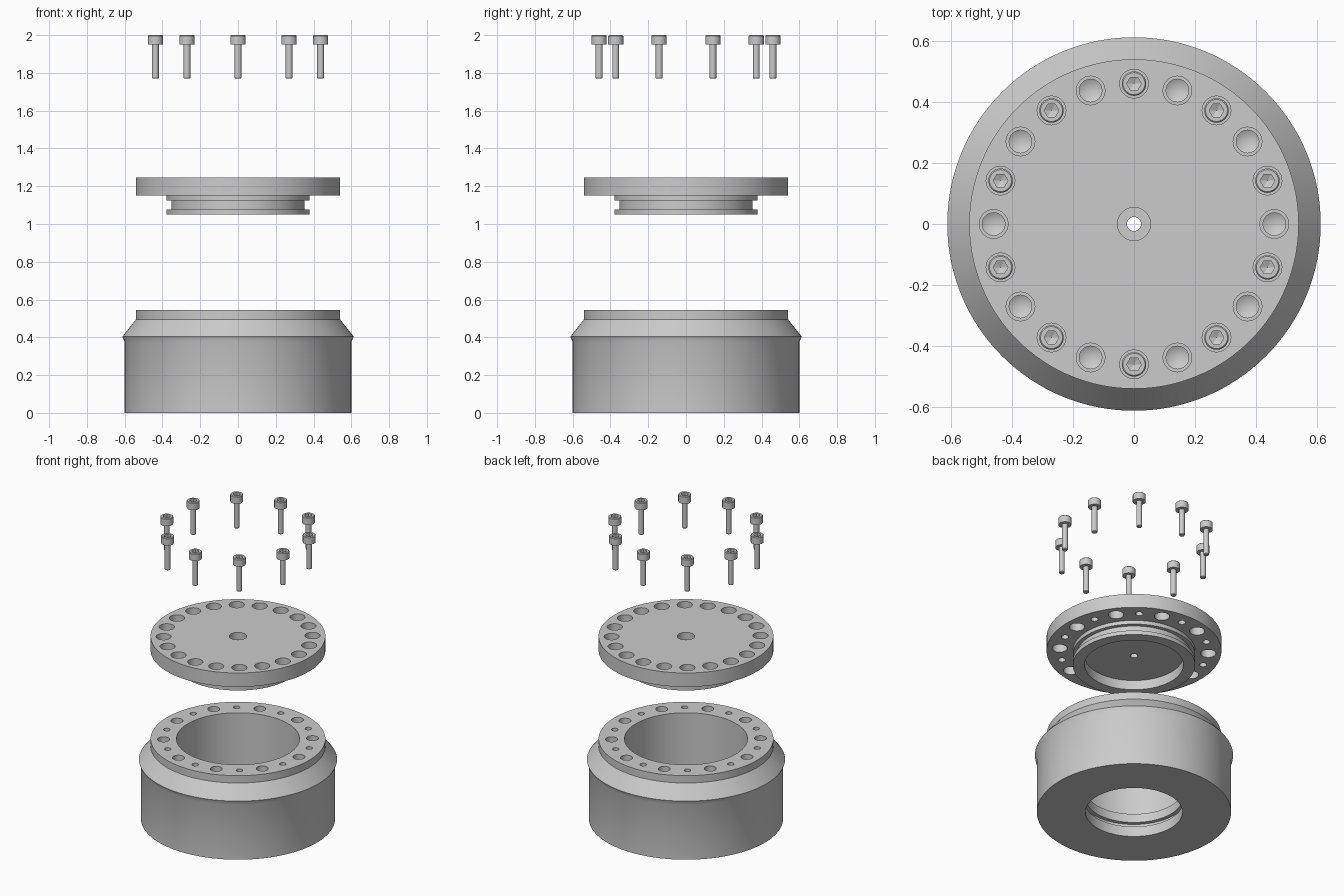
import bpy, bmesh
from math import sin, cos, pi, radians

if "Cube" in bpy.data.objects:
    bpy.data.objects.remove(bpy.data.objects["Cube"])

BOLT_R = 0.46


def lathe(bm, profile, segs, closed=False, at=(0, 0)):
    """Spin an (r, z) profile round a vertical axis; r = 0 gives a pole."""
    rings = []
    for r, z in profile:
        if r == 0:
            rings.append([bm.verts.new((at[0], at[1], z))] * segs)
        else:
            rings.append([bm.verts.new((at[0] + r * cos(2 * pi * i / segs),
                                        at[1] + r * sin(2 * pi * i / segs), z))
                          for i in range(segs)])
    pairs = list(zip(rings, rings[1:]))
    if closed:
        pairs.append((rings[-1], rings[0]))
    for a, b in pairs:
        for i in range(segs):
            j = (i + 1) % segs
            quad = list(dict.fromkeys((a[i], a[j], b[j], b[i])))
            bm.faces.new(quad)


def make_object(name, bm):
    bmesh.ops.recalc_face_normals(bm, faces=bm.faces)
    mesh = bpy.data.meshes.new(name)
    bm.to_mesh(mesh)
    bm.free()
    obj = bpy.data.objects.new(name, mesh)
    bpy.context.collection.objects.link(obj)
    return obj


def activate(obj):
    bpy.ops.object.select_all(action='DESELECT')
    obj.select_set(True)
    bpy.context.view_layer.objects.active = obj


def cut(obj, cutter):
    mod = obj.modifiers.new("holes", 'BOOLEAN')
    mod.object = cutter
    mod.operation = 'DIFFERENCE'
    mod.solver = 'EXACT'
    activate(obj)
    bpy.ops.object.modifier_apply(modifier=mod.name)
    bpy.data.objects.remove(cutter)


def smooth(obj):
    activate(obj)
    bpy.ops.object.shade_smooth_by_angle(angle=radians(25))


def bolt_circle(offset):
    return [(BOLT_R * cos(radians(90 + offset + 36 * k)),
             BOLT_R * sin(radians(90 + offset + 36 * k))) for k in range(10)]


def hole_cutter(screw_profile, plain_profile):
    """Screw holes alternating with plain holes round the bolt circle."""
    bm = bmesh.new()
    for offset, profile in ((0, screw_profile), (18, plain_profile)):
        for p in bolt_circle(offset):
            lathe(bm, profile, 32, at=p)
    cutter = make_object("hole_cutter", bm)
    cutter.hide_render = True
    return cutter


# Housing: flared outside, wide bore, bottom lip with a seal groove
bm = bmesh.new()
lathe(bm, [(0.30, 0), (0.60, 0), (0.60, 0.375), (0.612, 0.405), (0.54, 0.495),
           (0.54, 0.545), (0.38, 0.545), (0.38, 0.16), (0.30, 0.16),
           (0.30, 0.10), (0.325, 0.10), (0.325, 0.07), (0.30, 0.07)], 128, True)
housing = make_object("housing", bm)
cut(housing, hole_cutter(
    [(0, 0.33), (0.02, 0.342), (0.02, 0.6), (0, 0.6)],
    [(0, 0.37), (0.037, 0.39), (0.037, 0.6), (0, 0.6)]))
smooth(housing)

# Cover: disc with grooved spigot, recessed underside and stepped centre hole
bm = bmesh.new()
lathe(bm, [(0.023, 1.115), (0.305, 1.115), (0.305, 1.05), (0.378, 1.05),
           (0.378, 1.078), (0.353, 1.078), (0.353, 1.124), (0.378, 1.124),
           (0.378, 1.15), (0.54, 1.15), (0.54, 1.245), (0.054, 1.245),
           (0.054, 1.195), (0.023, 1.195)], 128, True)
cover = make_object("cover", bm)
cut(cover, hole_cutter(
    [(0, 1.1), (0.023, 1.1), (0.023, 1.19), (0.047, 1.19), (0.047, 1.3), (0, 1.3)],
    [(0, 1.1), (0.047, 1.1), (0.047, 1.3), (0, 1.3)]))
smooth(cover)

# Socket-head screws: one mesh shared round the circle
bm = bmesh.new()
lathe(bm, [(0, 1.77), (0.015, 1.77), (0.018, 1.774), (0.018, 1.95),
           (0.04, 1.95), (0.04, 1.996), (0.036, 2.0), (0, 2.0)], 32)
screw = make_object("screw_1", bm)
bm = bmesh.new()
lathe(bm, [(0, 1.966), (0.024, 1.976), (0.024, 2.05), (0, 2.05)], 6)
cut(screw, make_object("socket_cutter", bm))
smooth(screw)
for i, (x, y) in enumerate(bolt_circle(0)):
    obj = screw if i == 0 else screw.copy()
    if i:
        obj.name = f"screw_{i + 1}"
        bpy.context.collection.objects.link(obj)
    obj.location = (x, y, 0)
